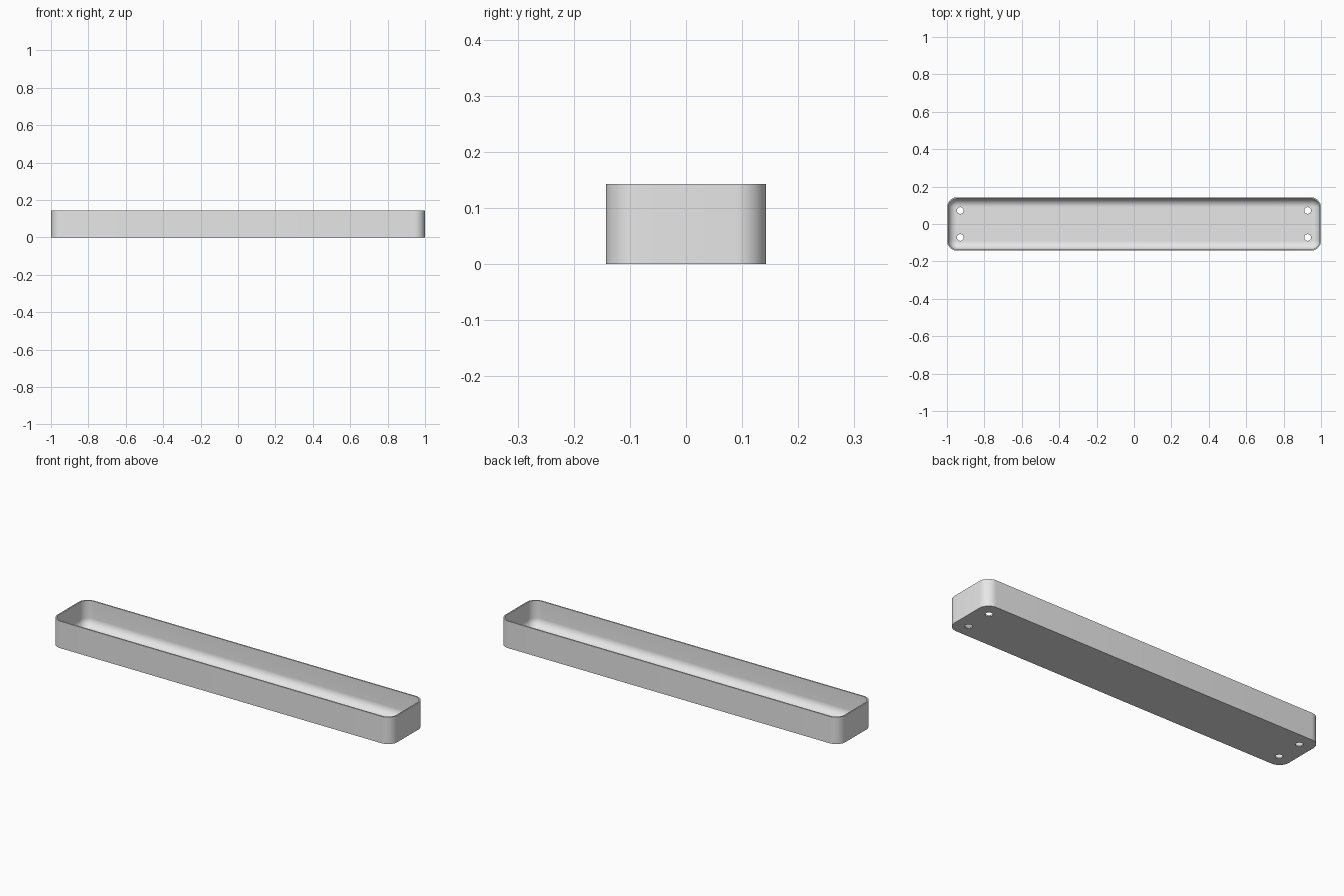
import bpy, bmesh, math

cube = bpy.data.objects.get("Cube")
if cube:
    bpy.data.objects.remove(cube, do_unlink=True)

HALF_X, HALF_Y, HEIGHT = 1.0, 0.143, 0.143
CORNER, WALL, FILLET = 0.055, 0.007, 0.044
STEPS = 10

grey = bpy.data.materials.new("light grey")
grey.use_nodes = True
grey.diffuse_color = (0.8, 0.8, 0.8, 1)
grey.node_tree.nodes["Principled BSDF"].inputs["Base Color"].default_value = (0.8, 0.8, 0.8, 1)


def rounded_ring(bm, inset, z):
    """Rounded rectangle ring, shrunk by inset, at height z."""
    r = CORNER - inset
    ring = []
    for corner, (sx, sy) in enumerate([(1, 1), (-1, 1), (-1, -1), (1, -1)]):
        for i in range(STEPS + 1):
            a = math.pi / 2 * (corner + i / STEPS)
            ring.append(bm.verts.new((sx * (HALF_X - CORNER) + r * math.cos(a),
                                      sy * (HALF_Y - CORNER) + r * math.sin(a), z)))
    return ring


# Tray shell: outer wall, rim, inner wall, then a fillet down to the floor
profile = [(0, 0), (0, HEIGHT), (WALL, HEIGHT)]
for i in range(STEPS + 1):
    a = math.pi / 2 * i / STEPS
    profile.append((WALL + FILLET * (1 - math.cos(a)), WALL + FILLET * (1 - math.sin(a))))

bm = bmesh.new()
rings = [rounded_ring(bm, inset, z) for inset, z in profile]
for low, high in zip(rings, rings[1:]):
    for i in range(len(low)):
        j = (i + 1) % len(low)
        bm.faces.new((low[i], low[j], high[j], high[i]))
bm.faces.new(rings[0][::-1])
bm.faces.new(rings[-1])
bmesh.ops.recalc_face_normals(bm, faces=bm.faces)
mesh = bpy.data.meshes.new("tray")
bm.to_mesh(mesh)
bm.free()
mesh.materials.append(grey)
tray = bpy.data.objects.new("tray", mesh)
bpy.context.collection.objects.link(tray)

# Four screw holes through the floor
bm = bmesh.new()
for sx in (-1, 1):
    for sy in (-1, 1):
        made = bmesh.ops.create_cone(bm, cap_ends=True, segments=32,
                                     radius1=0.018, radius2=0.018, depth=0.06)
        bmesh.ops.translate(bm, verts=made["verts"], vec=(sx * 0.929, sy * 0.072, 0))
cut_mesh = bpy.data.meshes.new("hole_cutter")
bm.to_mesh(cut_mesh)
bm.free()
cut_mesh.materials.append(grey)
cutter = bpy.data.objects.new("hole_cutter", cut_mesh)
bpy.context.collection.objects.link(cutter)

bpy.ops.object.select_all(action="DESELECT")
tray.select_set(True)
bpy.context.view_layer.objects.active = tray
cut = tray.modifiers.new("screw_holes", "BOOLEAN")
cut.operation = "DIFFERENCE"
cut.solver = "EXACT"
cut.object = cutter
bpy.ops.object.modifier_apply(modifier=cut.name)
bpy.data.objects.remove(cutter, do_unlink=True)
bpy.ops.object.shade_smooth_by_angle(angle=math.radians(30))
